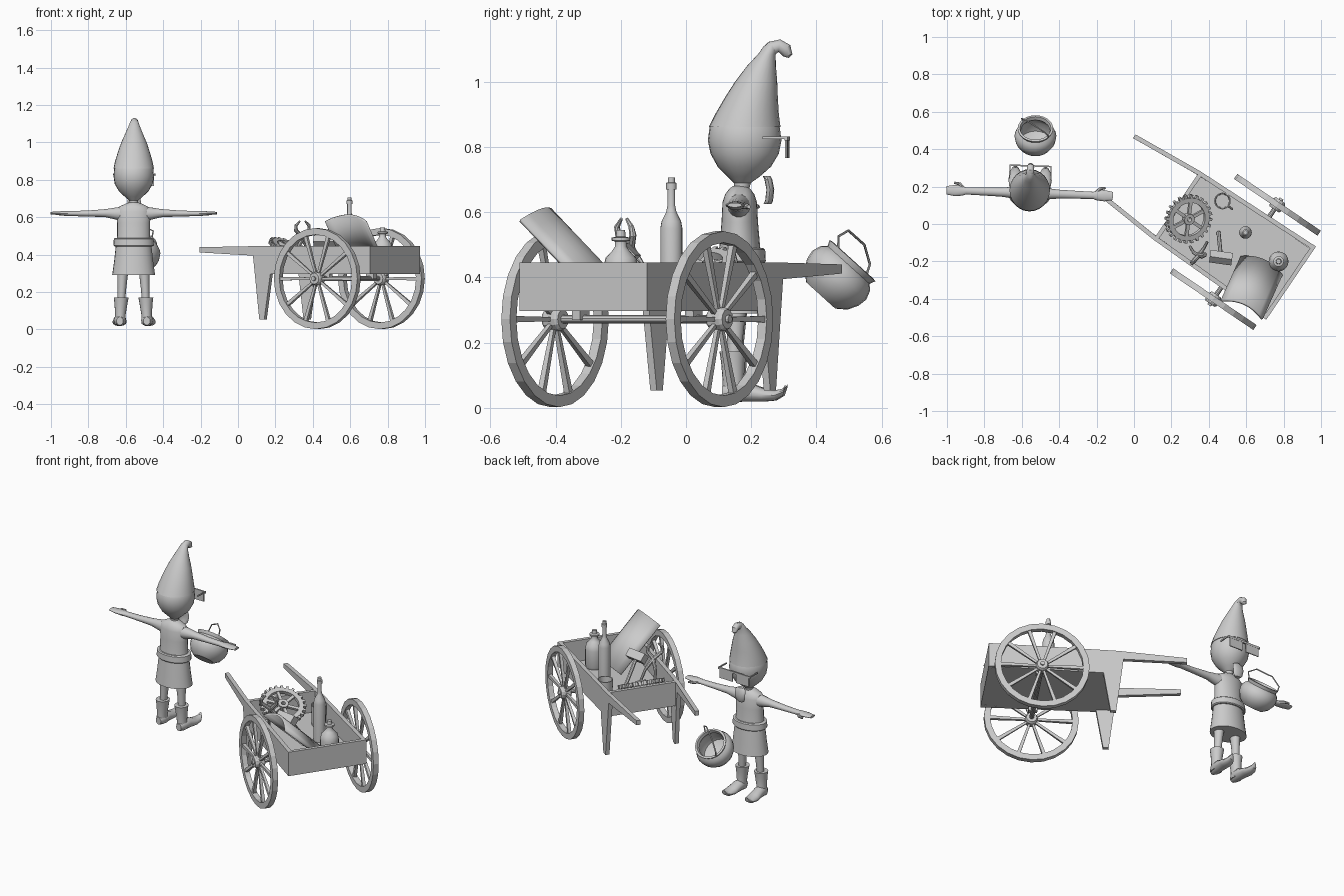
import bpy, bmesh, math
from mathutils import Vector as V, Matrix as M

if "Cube" in bpy.data.objects:
    bpy.data.objects.remove(bpy.data.objects["Cube"])

grey = bpy.data.materials.new("plain grey")
grey.diffuse_color = (0.6, 0.6, 0.6, 1)
grey.use_nodes = True
grey.node_tree.nodes["Principled BSDF"].inputs["Base Color"].default_value = grey.diffuse_color
X, Y, Z = V((1, 0, 0)), V((0, 1, 0)), V((0, 0, 1))


def finish(name, bm, mat=M(), angle=35):
    bmesh.ops.recalc_face_normals(bm, faces=bm.faces)
    me = bpy.data.meshes.new(name)
    bm.to_mesh(me)
    bm.free()
    me.transform(mat)
    me.materials.append(grey)
    ob = bpy.data.objects.new(name, me)
    bpy.context.collection.objects.link(ob)
    if angle:
        bpy.ops.object.select_all(action='DESELECT')
        ob.select_set(True)
        bpy.context.view_layer.objects.active = ob
        bpy.ops.object.shade_smooth_by_angle(angle=math.radians(angle))
    return ob


def loft(bm, secs, u=X, v=Y, n=20, loop=False):
    """Ellipse sections (centre, a, b) along fixed axes u, v."""
    rings = []
    for c, a, b in secs:
        rings.append([bm.verts.new(V(c) + u * a * math.cos(t) + v * b * math.sin(t))
                      for t in (2 * math.pi * i / n for i in range(n))])
    pairs = list(zip(rings, rings[1:])) + ([(rings[-1], rings[0])] if loop else [])
    for p, q in pairs:
        for i in range(n):
            bm.faces.new((p[i], p[(i + 1) % n], q[(i + 1) % n], q[i]))
    if not loop:
        bm.faces.new(rings[0])
        bm.faces.new(rings[-1])


def lathe(bm, prof, c=(0, 0, 0), n=20, loop=False):
    loft(bm, [(V(c) + Z * z, r, r) for r, z in prof], n=n, loop=loop)


def tube(bm, pts, r, n=8):
    """Round bar through points, one radius or a list."""
    pts = [V(p) for p in pts]
    rs = r if isinstance(r, list) else [r] * len(pts)
    rings, u = [], None
    for i, p in enumerate(pts):
        t = (pts[min(i + 1, len(pts) - 1)] - pts[max(i - 1, 0)]).normalized()
        u = t.orthogonal() if u is None else u - t * u.dot(t)
        u.normalize()
        w = t.cross(u)
        rings.append([bm.verts.new(p + (u * math.cos(a) + w * math.sin(a)) * rs[i])
                      for a in (2 * math.pi * k / n for k in range(n))])
    for p, q in zip(rings, rings[1:]):
        for i in range(n):
            bm.faces.new((p[i], p[(i + 1) % n], q[(i + 1) % n], q[i]))
    bm.faces.new(rings[0])
    bm.faces.new(rings[-1])


def box(bm, c, s, rot=M()):
    bmesh.ops.create_cube(bm, size=1, matrix=M.Translation(c) @ rot @ M.Diagonal((*s, 1)))


# ---------------- cart (local x runs from handles to tail) ----------------
CART = M.Translation((.84, -.316, 0)) @ M.Rotation(math.radians(-34.2), 4, 'Z')
AX = -.296


def half(x):
    return .2365 + .02 * x if x > -.75 else .2215 + (x + .74) * .08


side = [(0, .446), (0, .297), (-.655, .297), (-.695, .053), (-.727, .053),
        (-.77, .395), (-1.135, .412), (-1.135, .44), (-.74, .446)]
for s, nm in ((1, "right"), (-1, "left")):
    bm = bmesh.new()
    o = [bm.verts.new((x, s * half(x), z)) for x, z in side]
    i = [bm.verts.new((x, s * (half(x) - .024), z)) for x, z in side]
    bm.faces.new(o)
    bm.faces.new(i)
    for k in range(len(side)):
        j = (k + 1) % len(side)
        bm.faces.new((o[k], o[j], i[j], i[k]))
    finish("cart_side_with_handle_and_leg_" + nm, bm, CART, 0)

    # wheel with ten tapered spokes
    bm = bmesh.new()
    lathe(bm, [(.27, -.016), (.27, .016), (.235, .016), (.235, -.016)], n=24, loop=True)
    lathe(bm, [(.03, -.03), (.036, -.02), (.036, .02), (.03, .03), (.012, .03), (.012, .04)], n=12)
    for k in range(10):
        a = 2 * math.pi * k / 10
        d = V((math.cos(a), math.sin(a), 0))
        tube(bm, [d * .025, d * .24], [.009, .014], 4)
    finish("cart_wheel_" + nm, bm, CART @ M.Translation((AX, s * .305, .272))
           @ M.Rotation(math.radians(-90 * s), 4, 'X'), 0)

bm = bmesh.new()
box(bm, (-.37, 0, .306), (.74, .42, .018))
box(bm, (-.011, 0, .3715), (.022, .43, .149))
box(bm, (-.729, 0, .3715), (.022, .40, .149))
finish("cart_bed", bm, CART, 0)
bm = bmesh.new()
tube(bm, [(AX, -.3, .272), (AX, .3, .272)], .013, 10)
for s in (-1, 1):
    box(bm, (AX, s * .21, .285), (.05, .03, .03))
finish("cart_axle", bm, CART)

# ---------------- cart load ----------------
bm = bmesh.new()
lathe(bm, [(.118, -.012), (.118, .012), (.092, .012), (.092, -.012)], n=40, loop=True)
lathe(bm, [(.03, -.018), (.03, .018), (.012, .018), (.012, -.018)], n=16, loop=True)
for k in range(24):
    R = M.Rotation(2 * math.pi * k / 24, 4, 'Z')
    box(bm, R @ V((.125, 0, 0)), (.018, .014, .022), R)
for k in range(6):
    R = M.Rotation(2 * math.pi * k / 6, 4, 'Z')
    box(bm, R @ V((.06, 0, 0)), (.07, .018, .016), R)
finish("gear_wheel", bm, M.Translation((.291, .027, .425)) @ M.Rotation(math.radians(-34.2), 4, 'Z')
       @ M.Rotation(math.radians(27), 4, 'Y'))

bm = bmesh.new()
lathe(bm, [(.034, .315), (.034, .55), (.03, .572), (.016, .60), (.012, .62), (.012, .67),
           (.016, .67), (.016, .69), (.011, .692), (.011, .707)], (.596, -.045, 0))
finish("tall_bottle", bm)
bm = bmesh.new()
lathe(bm, [(.048, .315), (.053, .33), (.053, .43), (.047, .46), (.028, .48), (.018, .495), (.018, .51),
           (.028, .513), (.028, .522), (.015, .525), (.013, .545)], (.773, -.2, 0))
finish("round_flask", bm)
bm = bmesh.new()
lathe(bm, [(.04, .315), (.045, .44), (.039, .44), (.035, .33)], (.473, .123, 0))
tube(bm, [(.505, .095, .42), (.525, .08, .41), (.525, .08, .36), (.505, .095, .345)], .006)
finish("mug", bm)

# hammer leaning in the cart
bm = bmesh.new()
box(bm, (.465, -.18, .47), (.12, .05, .045), M.Rotation(math.radians(-8), 4, 'Z')
    @ M.Rotation(math.radians(-45), 4, 'X'))
tube(bm, [(.466, -.19, .48), (.452, -.045, .335)], .011)
finish("hammer", bm)

# pliers leaning on the cart wall
bm = bmesh.new()
for s in (-1, 1):
    tube(bm, [(.345 + s * .045, -.11 + s * .012, .35), (.345 + s * .028, -.14 + s * .01, .43),
              (.345, -.17, .49), (.345 - s * .035, -.185 - s * .022, .53),
              (.345 - s * .035, -.19 - s * .022, .555), (.345 - s * .014, -.19 - s * .008, .58)],
         [.008, .009, .013, .011, .009, .005])
finish("pliers", bm)

# curved sheet leaning over the side wall
bm = bmesh.new()
lat, ax = V((.91, -.41, 0)), V((.295, .655, -.69))
nrm = lat.cross(ax).normalized()
rows = [[bm.verts.new(V((.575, -.46, .575)) + ax * d + lat * (.12 * t) + nrm * (.05 * (1 - t * t)))
         for t in (k / 4 for k in range(-4, 5))] for d in (0, .36)]
for k in range(8):
    bm.faces.new((rows[0][k], rows[0][k + 1], rows[1][k + 1], rows[1][k]))
ob = finish("curved_sheet", bm)
sol = ob.modifiers.new("thickness", 'SOLIDIFY')
sol.thickness, sol.offset = .012, 0

# ---------------- tilted pot with bail ----------------
T, N = V((0, .74, -.67)), V((0, .67, .74))
POT = M.Translation((-.527, .464, .40)) @ M((X, T, N)).transposed().to_4x4()
bm = bmesh.new()
lathe(bm, [(.06, -.075), (.09, -.052), (.107, -.02), (.112, .01), (.102, .038), (.087, .052), (.095, .07),
           (.083, .072), (.077, .052), (.09, .035), (.1, .005), (.085, -.045), (.05, -.062)], n=24)
finish("pot", bm, POT)
bm = bmesh.new()
c, D, up = V((-.527, .511, .452)), V((.75, -.49, .44)), V((0, .012, .07))
tube(bm, [c - D * .09, c - D * .098 + up * .45, c - D * .05 + up, c + D * .05 + up,
          c + D * .098 + up * .45, c + D * .09], .004, 6)
finish("pot_bail", bm)

# ---------------- small figure in a pointed hat, facing +y ----------------
FIG = M.Translation((-.558, .165, 0)) @ M.Rotation(math.radians(-2), 4, 'Z')


def stack(name, rows, n=24):
    bm = bmesh.new()
    loft(bm, [((0, y, z), a, b) for z, y, a, b in rows], n=n)
    return finish(name, bm, FIG)


stack("tunic", [(.29, 0, .115, .085), (.36, 0, .105, .077), (.45, 0, .095, .068), (.5, 0, .088, .062),
                (.57, 0, .088, .056), (.63, 0, .092, .053), (.655, 0, .08, .045), (.672, 0, .045, .032),
                (.68, 0, .022, .022)])
stack("belt", [(.445, 0, .102, .076), (.45, 0, .108, .08), (.485, 0, .106, .078), (.49, 0, .098, .072)])
stack("head", [(.66, .005, .021, .021), (.69, .008, .024, .026), (.71, .012, .048, .05),
               (.74, .014, .08, .082), (.78, .015, .102, .105), (.82, .015, .108, .113),
               (.86, .015, .105, .108), (.90, .018, .085, .088)])
stack("hat", [(.862, .015, .108, .11), (.90, .022, .1, .098), (.95, .035, .085, .082), (1.0, .05, .068, .065),
              (1.05, .067, .046, .044), (1.085, .083, .031, .027), (1.11, .096, .022, .022),
              (1.125, .11, .01, .012)])
bm = bmesh.new()
tube(bm, [(0, .085, 1.085), (0, .1, 1.105), (0, .122, 1.111), (0, .14, 1.1), (0, .147, 1.082), (0, .145, 1.075)],
     [.024, .022, .02, .02, .015, .006], 12)
finish("hat_tip", bm, FIG)
bm = bmesh.new()
loft(bm, [((0, y, z), a, .012) for z, y, a in
          ((.625, .085, .018), (.635, .09, .03), (.67, .094, .037), (.70, .088, .034), (.712, .082, .02))], n=12)
finish("chin_beard", bm, FIG)

# glasses
bm = bmesh.new()
for s in (-1, 1):
    box(bm, (s * .058, .146, .798), (.09, .006, .062))
    box(bm, (s * .11, .112, .829), (.006, .075, .008))
box(bm, (0, .146, .826), (.225, .008, .012))
finish("glasses", bm, FIG, 0)

for s, nm in ((1, "right"), (-1, "left")):
    # arm and open hand
    bm = bmesh.new()
    loft(bm, [((s * x, 0, z), a, b) for x, z, a, b in
              ((.06, .618, .036, .04), (.10, .62, .03, .032), (.15, .622, .024, .022), (.25, .62, .021, .016),
               (.34, .62, .019, .014), (.36, .62, .026, .014), (.40, .622, .03, .01), (.445, .622, .022, .007))],
         u=Y, v=Z, n=14)
    tube(bm, [(s * .355, .015, .62), (s * .375, .036, .618), (s * .405, .042, .617)], [.009, .009, .006])
    finish("arm_" + nm, bm, FIG)
    # leg
    bm = bmesh.new()
    loft(bm, [((s * .057, -.01, .32), .03, .034), ((s * .062, -.012, .22), .023, .025),
              ((s * .066, -.015, .14), .02, .021)], n=14)
    finish("leg_" + nm, bm, FIG)
    # boot shaft and pointed toe
    bm = bmesh.new()
    loft(bm, [((s * .066, -.018, .172), .04, .042), ((s * .067, -.018, .14), .035, .037),
              ((s * .07, -.018, .08), .028, .032), ((s * .072, -.015, .03), .03, .036)], n=16)
    loft(bm, [((s * x, y, z), a, b) for x, y, z, a, b in
              ((.072, -.052, .045, .018, .022), (.072, -.03, .05, .031, .033), (.074, .02, .05, .034, .032),
               (.078, .07, .04, .038, .022), (.08, .11, .038, .03, .016), (.081, .135, .048, .016, .011),
               (.081, .143, .066, .005, .005))], u=X, v=Z, n=14)
    finish("boot_" + nm, bm, FIG)
